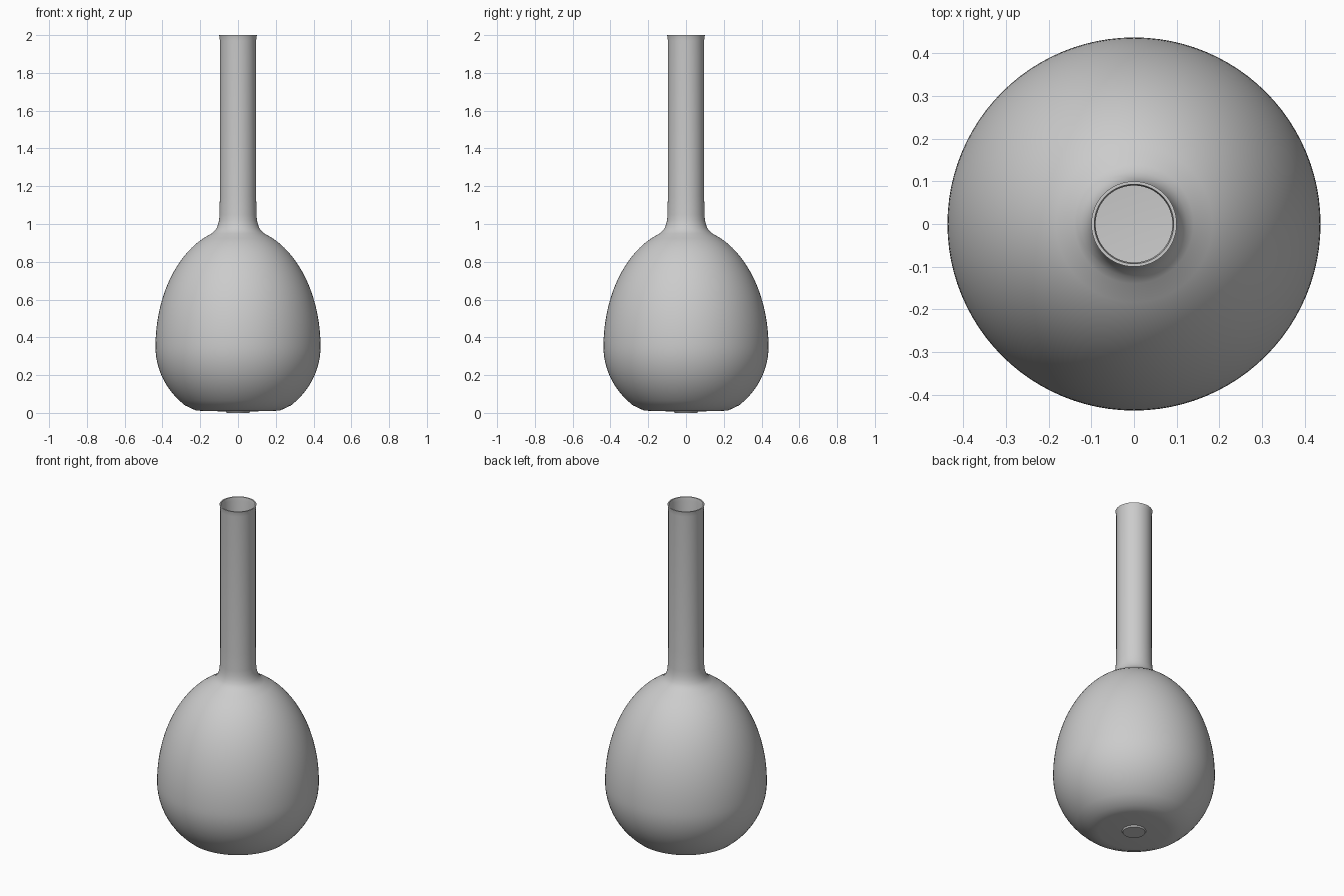
import bpy, bmesh, math

if "Cube" in bpy.data.objects:
    bpy.data.objects.remove(bpy.data.objects["Cube"])

SEG = 96
WALL = 0.008

mat = bpy.data.materials.new("plain_grey")
mat.diffuse_color = (0.6, 0.6, 0.6, 1)
mat.use_nodes = True
mat.node_tree.nodes["Principled BSDF"].inputs["Base Color"].default_value = mat.diffuse_color


def egg(z, t=0.0):
    """Egg-shaped body radius at height z, inset by wall thickness t."""
    h = 0.633 if z > 0.35 else 0.405
    return 0.437 * math.sqrt(1 - ((z - 0.35) / h) ** 2) - t


def heights(a, b, n):
    return [a + (b - a) * i / n for i in range(n + 1)]


# Outer profile: base, egg body, neck fillet, tube, slight lip
outer = [(0, 0.0), (0.06, 0.0), (0.065, 0.008), (0.19, 0.01), (0.225, 0.014), (0.25, 0.025)]
outer += [(egg(z), z) for z in heights(0.04, 0.95, 36)]
outer += [(0.123, 0.965), (0.112, 0.98), (0.105, 1.0), (0.1, 1.02), (0.098, 1.05),
          (0.096, 1.15), (0.096, 1.97), (0.098, 1.99), (0.1, 2.0)]

# Inner profile: back down the tube to the inside floor
inner = [(0.093, 2.0), (0.09, 1.98), (0.09, 1.05), (0.094, 1.01), (0.104, 0.975)]
inner += [(egg(z, WALL), z) for z in reversed(heights(0.04, 0.95, 36))]
inner += [(0.2, 0.022), (0, 0.02)]

# Spin the profile into a hollow bottle
bm = bmesh.new()
vs = [bm.verts.new((r, 0, z)) for r, z in outer + inner]
edges = [bm.edges.new(p) for p in zip(vs, vs[1:])]
bmesh.ops.spin(bm, geom=vs + edges, cent=(0, 0, 0), axis=(0, 0, 1),
               angle=math.tau, steps=SEG)
bmesh.ops.remove_doubles(bm, verts=bm.verts, dist=0.0005)
bmesh.ops.recalc_face_normals(bm, faces=bm.faces)
me = bpy.data.meshes.new("bottle")
bm.to_mesh(me)
bm.free()
me.materials.append(mat)

bottle = bpy.data.objects.new("bottle", me)
bpy.context.collection.objects.link(bottle)
bpy.context.view_layer.objects.active = bottle
bottle.select_set(True)
bpy.ops.object.shade_smooth_by_angle(angle=math.radians(40))
